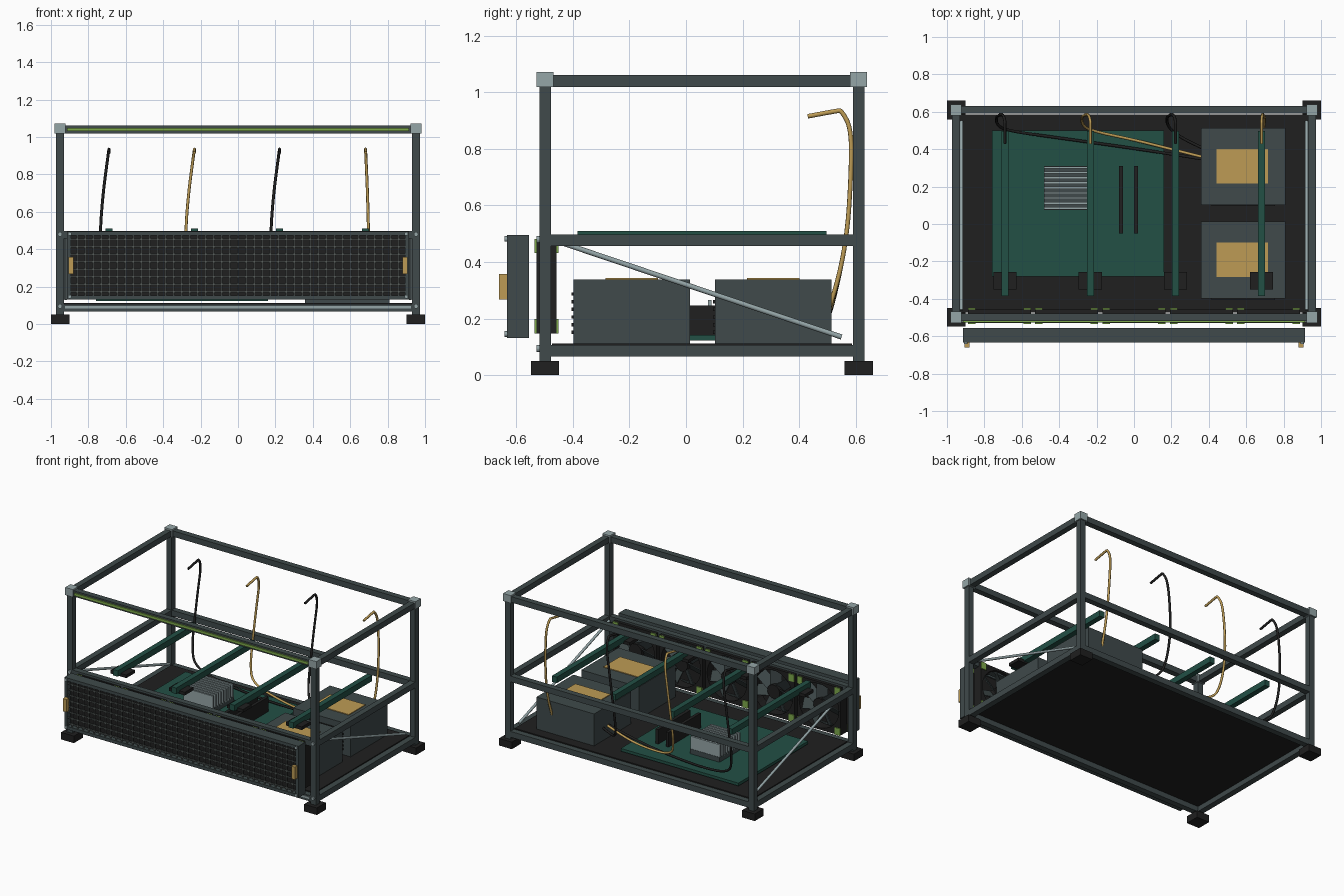
import bpy, bmesh, math
from mathutils import Vector, Matrix

cube = bpy.data.objects.get("Cube")
if cube:
    bpy.data.objects.remove(cube, do_unlink=True)


def material(name, rgb):
    m = bpy.data.materials.new(name)
    m.diffuse_color = (*rgb, 1)
    m.use_nodes = True
    m.node_tree.nodes["Principled BSDF"].inputs["Base Color"].default_value = (*rgb, 1)
    return m


STEEL = material("slate grey", (0.05, 0.068, 0.07))
BLACK = material("black", (0.014, 0.014, 0.014))
GREEN = material("board green", (0.016, 0.08, 0.06))
GOLD = material("gold", (0.51, 0.33, 0.09))
SILVER = material("silver", (0.3, 0.38, 0.39))
LIME = material("lime", (0.21, 0.4, 0.07))
MESH = material("mesh grey", (0.1, 0.115, 0.11))


def finish(name, bm, mat):
    bmesh.ops.recalc_face_normals(bm, faces=bm.faces)
    me = bpy.data.meshes.new(name)
    bm.to_mesh(me)
    bm.free()
    me.materials.append(mat)
    ob = bpy.data.objects.new(name, me)
    bpy.context.collection.objects.link(ob)
    return ob


def boxes(name, mat, items):
    """One object made of boxes, each given as (centre, size)."""
    bm = bmesh.new()
    for c, s in items:
        bmesh.ops.create_cube(bm, size=1, matrix=Matrix.Translation(c) @ Matrix.Diagonal((*s, 1)))
    return finish(name, bm, mat)


def cylinders(name, mat, points, radius, depth, segments=16):
    """Cylinders lying along y."""
    bm = bmesh.new()
    for p in points:
        bmesh.ops.create_cone(bm, cap_ends=True, segments=segments, radius1=radius, radius2=radius,
                              depth=depth, matrix=Matrix.Translation(p) @ Matrix.Rotation(math.pi / 2, 4, 'X'))
    return finish(name, bm, mat)


def tube(name, mat, points, radius, kind='NURBS'):
    cu = bpy.data.curves.new(name, 'CURVE')
    cu.dimensions = '3D'
    cu.bevel_depth = radius
    cu.bevel_resolution = 2
    cu.resolution_u = 6
    cu.use_fill_caps = True
    sp = cu.splines.new(kind)
    sp.points.add(len(points) - 1)
    for p, co in zip(sp.points, points):
        p.co = (*co, 1)
    if kind == 'NURBS':
        sp.order_u = 3
        sp.use_endpoint_u = True
    cu.materials.append(mat)
    ob = bpy.data.objects.new(name, cu)
    bpy.context.collection.objects.link(ob)


# Open frame: posts, three rings of rails, feet and corner blocks
PX, PYS, W = 0.952, (-0.498, 0.61), 0.041
corners = [(x, y) for x in (-PX, PX) for y in PYS]
YMID, YLEN = sum(PYS) / 2, PYS[1] - PYS[0] - W
levels = {"bottom": 0.086, "middle": 0.477, "top": 1.04}
boxes("posts", STEEL, [((x, y, 0.54), (W, W, 0.99)) for x, y in corners])
boxes("feet", BLACK, [((x * 0.95 / PX, y, 0.025), (0.1, 0.1, 0.05)) for x, y in corners])
boxes("corner_blocks", SILVER, [((x, y, 1.045), (0.06, 0.06, 0.054)) for x, y in corners])
for label, z in levels.items():
    boxes(label + "_rails", STEEL,
          [((0, y, z), (2 * PX - W, W, W)) for y in PYS] +
          [((x, YMID, z), (W, YLEN, W)) for x in (-PX, PX)])
boxes("light_strip", LIME, [((0, -0.522, 1.04), (1.83, 0.01, 0.018))])
boxes("lower_trim", SILVER, [((0, -0.52, 0.09), (1.85, 0.006, 0.014))])
cylinders("frame_bolts", SILVER,
          [(x, -0.523, z) for x in (-PX, PX) for z in (0.095, 0.48)], 0.012, 0.012)
boxes("base_plate", BLACK, [((0, YMID, 0.106), (1.86, 1.06, 0.012))])
for side, x in (("left", 0.922), ("right", -0.922)):
    tube(side + "_brace", SILVER, [(x, -0.46, 0.475), (x, 0.55, 0.135)], 0.009, 'POLY')

# Main board with cooler and memory sticks
boxes("main_board", GREEN, [((-0.3, 0.11, 0.133), (0.92, 0.78, 0.02))])
boxes("cooler_base", STEEL, [((-0.365, 0.193, 0.16), (0.23, 0.235, 0.035))])
boxes("cooler_fins", SILVER, [((-0.365, 0.084 + i * 0.0273, 0.218), (0.23, 0.012, 0.095)) for i in range(9)])
boxes("memory_sticks", BLACK, [((x, 0.13, 0.194), (0.022, 0.36, 0.104)) for x in (-0.07, 0.01)])

# Power supplies with labels and vents
for label, y in (("front", -0.192), ("rear", 0.308)):
    boxes(label + "_power_supply", STEEL, [((0.584, y, 0.225), (0.45, 0.412, 0.226))])
    boxes(label + "_supply_label", GOLD, [((0.578, y, 0.34), (0.275, 0.185, 0.006))])
    boxes(label + "_supply_vents", BLACK,
          [((0.584, y - 0.209, 0.152 + i * 0.027), (0.34, 0.008, 0.012)) for i in range(6)])

# Card bars with their connector blocks
bar_x = (-0.69, -0.233, 0.222, 0.682)
boxes("card_bars", GREEN, [((x, 0.056, 0.489), (0.038, 0.88, 0.042)) for x in bar_x])
boxes("card_blocks", BLACK, [((x, -0.303, 0.468), (0.125, 0.095, 0.022)) for x in bar_x])

# Power cables, hooked at the top and drooping to the rear supply
cable_ends = (
    [(-0.69, 0.5, 0.19), (-0.4, 0.46, 0.155), (0.1, 0.39, 0.16), (0.38, 0.345, 0.2)],
    [(-0.24, 0.5, 0.2), (0.0, 0.45, 0.17), (0.2, 0.4, 0.17), (0.38, 0.355, 0.2)],
    [(0.2, 0.5, 0.22), (0.27, 0.45, 0.19), (0.38, 0.4, 0.2)],
    [(0.69, 0.5, 0.22)],
)
for i, (x, ends) in enumerate(zip(bar_x, cable_ends)):
    s = 0.045 if i < 3 else -0.015
    path = [(x, 0.43, 0.915), (x, 0.535, 0.935), (x, 0.55, 0.935), (x - s * 0.2, 0.585, 0.87),
            (x - s * 0.7, 0.583, 0.7), (x - s * 1.05, 0.57, 0.5), (x - s, 0.535, 0.32)]
    tube(f"cable_{i + 1}", GOLD if i % 2 else BLACK, path + ends, 0.008)


# Cooling fans
def fan_frame_ring(bm, cx, cz):
    n, loops = 32, []
    for y in (-0.528, -0.457):
        for outer in (True, False):
            loop = []
            for i in range(n):
                c, s = math.cos(math.tau * i / n), math.sin(math.tau * i / n)
                r = 0.168 / max(abs(c), abs(s)) if outer else 0.155
                loop.append(bm.verts.new((cx + r * c, y, cz + r * s)))
            loops.append(loop)
    fo, fi, bo, bi = loops
    for a, b in ((fo, fi), (fi, bi), (bi, bo), (bo, fo)):
        for i in range(n):
            j = (i + 1) % n
            bm.faces.new((a[i], a[j], b[j], b[i]))


fan_x, FZ, FY = [0.36 * i for i in range(-2, 3)], 0.315, -0.492
frames, blades = bmesh.new(), bmesh.new()
for x in fan_x:
    fan_frame_ring(frames, x, FZ)
    for k in range(7):
        m = (Matrix.Translation((x, FY, FZ)) @ Matrix.Rotation(math.tau * k / 7, 4, 'Y')
             @ Matrix.Translation((0, 0, 0.095)) @ Matrix.Rotation(math.radians(35), 4, 'Z')
             @ Matrix.Diagonal((0.075, 0.006, 0.11, 1)))
        bmesh.ops.create_cube(blades, size=1, matrix=m)
finish("fan_frames", frames, BLACK)
finish("fan_blades", blades, STEEL)
cylinders("fan_hubs", BLACK, [(x, FY, FZ) for x in fan_x], 0.048, 0.06, 24)
boxes("fan_corner_pads", LIME,
      [((x + a * 0.148, y, FZ + b * 0.142), (0.04, 0.008, 0.05))
       for x in fan_x for a in (-1, 1) for b in (-1, 1) for y in (-0.531, -0.454)])

# Front mesh panel: border, dark backing, wire grid, handles and screws
PY, PZ, PW, PH, PD, B = -0.594, 0.313, 1.83, 0.364, 0.077, 0.022
boxes("panel_border", STEEL,
      [((0, PY, PZ + s * (PH - B) / 2), (PW, PD, B)) for s in (-1, 1)] +
      [((s * (PW - B) / 2, PY, PZ), (B, PD, PH - 2 * B)) for s in (-1, 1)])
boxes("panel_backing", BLACK, [((0, PY + 0.015, PZ), (PW - 2 * B, 0.03, PH - 2 * B))])
boxes("panel_grid", MESH,
      [((-0.86 + i * 0.043, -0.622, PZ), (0.008, 0.008, PH - 2 * B)) for i in range(41)] +
      [((0, -0.624, 0.173 + i * 0.04), (PW - 2 * B, 0.008, 0.008)) for i in range(8)])
boxes("panel_handles", GOLD, [((s * 0.893, -0.646, 0.312), (0.027, 0.028, 0.09)) for s in (-1, 1)])
cylinders("panel_screws", SILVER,
          [(s * 0.9, -0.635, z) for s in (-1, 1) for z in (0.146, 0.482)], 0.01, 0.012)
